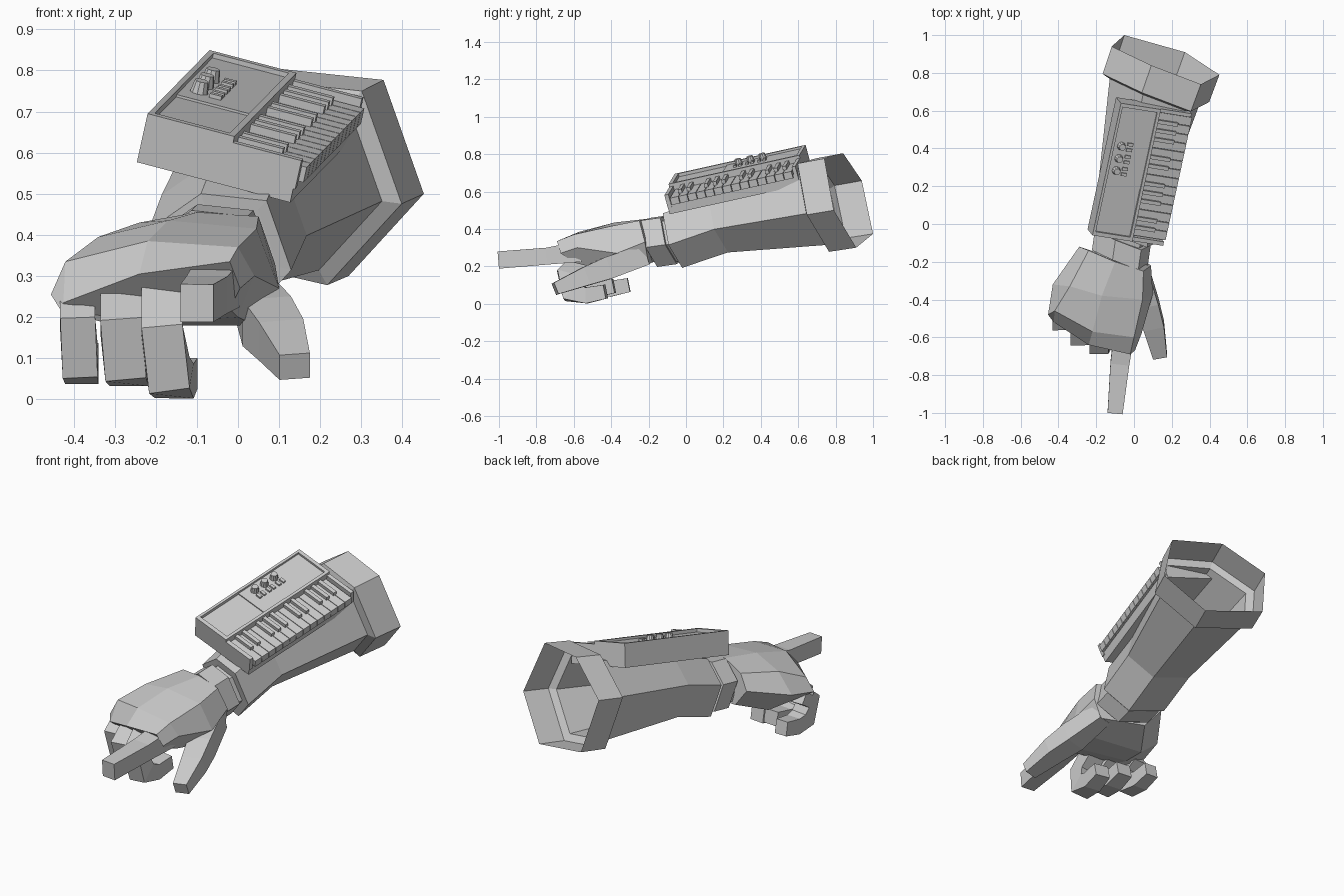
import bpy, bmesh
from mathutils import Vector, Matrix

if "Cube" in bpy.data.objects:
    bpy.data.objects.remove(bpy.data.objects["Cube"])


def make(name, verts, faces, mat=None):
    bm = bmesh.new()
    vs = [bm.verts.new(v) for v in verts]
    for f in faces:
        bm.faces.new([vs[i] for i in f])
    bmesh.ops.recalc_face_normals(bm, faces=bm.faces)
    me = bpy.data.meshes.new(name)
    bm.to_mesh(me)
    bm.free()
    ob = bpy.data.objects.new(name, me)
    if mat:
        ob.matrix_world = mat
    bpy.context.collection.objects.link(ob)
    return ob


def loft(name, rings, start=True, end=True):
    n = len(rings[0])
    verts = [v for r in rings for v in r]
    faces = [(k * n + i, k * n + (i + 1) % n, (k + 1) * n + (i + 1) % n, (k + 1) * n + i)
             for k in range(len(rings) - 1) for i in range(n)]
    if start:
        faces.append(tuple(range(n)))
    if end:
        faces.append(tuple(range(len(verts) - n, len(verts))))
    return make(name, verts, faces)


# Slanted six-sided arm section, relative to its centre
HEX = [Vector(p) for p in [(-.217, .13, -.201), (-.284, .07, .083), (-.074, -.03, .23),
                           (.188, -.13, .202), (.286, -.08, -.075), (.103, .04, -.275)]]


def ring(c, s):
    return [Vector(c) + p * s for p in HEX]


# Forearm sleeve flaring into an open elbow cuff
loft("forearm_and_cuff", [ring((-.045, -.045, .36), .50), ring((-.045, -.045, .36), .61),
                          ring((-.01, .2, .445), .62), ring((.11, .71, .545), .84),
                          ring((.115, .725, .55), .99), ring((.166, .87, .575), 1.0)], True, False)
# Wrist and its raised band
loft("wrist", [ring((-.04, 0, .36), .48), ring((-.1, -.24, .325), .38)])
loft("wrist_band", [ring((-.06, -.07, .355), .52), ring((-.075, -.175, .34), .52)])

# Hand: sections from wrist to knuckles
loft("hand", [[Vector(p) for p in r] for r in [
    [(-.24, -.14, .43), (-.1, -.2, .455), (.05, -.25, .445), (.09, -.22, .33),
     (.06, -.2, .21), (-.2, -.15, .24), (-.29, -.12, .35)],
    [(-.34, -.33, .395), (-.17, -.38, .435), (.045, -.4, .415), (.1, -.37, .27),
     (.04, -.35, .18), (-.3, -.3, .18), (-.43, -.32, .29)],
    [(-.42, -.46, .335), (-.22, -.57, .385), (0, -.6, .37), (.04, -.58, .3),
     (0, -.52, .2), (-.3, -.42, .18), (-.455, -.48, .255)],
    [(-.425, -.52, .235), (-.24, -.64, .305), (-.02, -.69, .335), (.005, -.67, .27),
     (-.02, -.6, .22), (-.3, -.5, .2), (-.43, -.5, .215)]]])


def finger(name, path, sizes):
    pts = [Vector(p) for p in path]
    rings = []
    for i, p in enumerate(pts):
        t = (pts[min(i + 1, len(pts) - 1)] - pts[max(i - 1, 0)]).normalized()
        side = (Vector((1, 0, 0)) - t * t.x).normalized()
        up = side.cross(t)
        w, h = sizes[i]
        rings.append([p + side * a * w / 2 + up * b * h / 2
                      for a, b in ((-1, -1), (1, -1), (1, 1), (-1, 1))])
    loft(name, rings)


# Pointing index finger, thumb, and three curled fingers
finger("index_finger", [(-.05, -.56, .28), (-.075, -.74, .255), (-.1, -1, .234)],
       [(.11, .11), (.1, .09), (.08, .092)])
finger("thumb", [(.03, -.22, .26), (.07, -.42, .19), (.105, -.54, .145), (.138, -.7, .08)],
       [(.08, .11), (.12, .12), (.11, .1), (.075, .065)])
for name, x, y, lean, dz, w in (("middle_finger", -.185, -.6, .03, 0, .1),
                                ("ring_finger", -.285, -.555, .02, .03, .1),
                                ("little_finger", -.39, -.475, .01, .035, .085)):
    finger(name, [(x, y + .04, .24), (x, y - .04, .165 + dz / 2), (x + lean * .6, y - .01, .058 + dz),
                  (x + lean, y + .07, .045 + dz), (x + lean * 1.5, y + .17, .065 + dz)],
           [(w, .09), (w, .1), (w, .11), (w * .95, .085), (w * .85, .075)])

# Keyboard frame: x across, y along the arm, z out of the panel
W = Vector((.38, -.06, -.10)).normalized()
U = W.cross(Vector((.15, .70, .155))).normalized()
L = U.cross(W)
KB = Matrix((W, L, U)).transposed().to_4x4()
KB.translation = (-.22, -.06, .695)
LEN, WID, SPLIT = .732, .40, .205


def boxes(name, items):
    verts, faces = [], []
    for x0, x1, y0, y1, z0, z1 in items:
        b = len(verts)
        verts += [(x, y, z) for x in (x0, x1) for y in (y0, y1) for z in (z0, z1)]
        faces += [tuple(b + i for i in f) for f in
                  ((0, 1, 3, 2), (4, 6, 7, 5), (0, 4, 5, 1), (2, 3, 7, 6), (0, 2, 6, 4), (1, 5, 7, 3))]
    return make(name, verts, faces, KB)


boxes("keyboard_case", [(0, .39, 0, LEN, -.125, -.06), (0, SPLIT, 0, LEN, -.06, -.018)])
boxes("case_rims", [(0, .014, 0, LEN, -.02, 0), (SPLIT, SPLIT + .016, 0, LEN, -.065, 0),
                    (.014, SPLIT, 0, .022, -.02, 0), (.014, SPLIT, LEN - .02, LEN, -.02, 0),
                    (SPLIT + .016, .395, 0, .022, -.09, -.016),
                    (SPLIT + .016, .395, LEN - .02, LEN, -.09, -.016)])
boxes("control_panel", [(.014, SPLIT, .29, LEN - .02, -.02, -.012)])

# White keys with gaps, black keys in twos and threes
N, Y0 = 14, .026
step = (LEN - .05) / N
boxes("white_keys", [(SPLIT + .016, .407, Y0 + i * step + .0015, Y0 + (i + 1) * step - .0015, -.075, -.036)
                     for i in range(N)])
boxes("black_keys", [(SPLIT + .016, .335, Y0 + i * step - .01, Y0 + i * step + .01, -.04, -.016)
                     for i in range(1, N) if i % 7 not in (0, 3)])

# Tapered knobs, each with a pair of little switches
knobs = [.365, .432, .5]
for k, y in enumerate(knobs):
    bm = bmesh.new()
    bmesh.ops.create_cone(bm, cap_ends=True, segments=10, radius1=.023, radius2=.017, depth=.032)
    me = bpy.data.meshes.new("knob")
    bm.to_mesh(me)
    bm.free()
    ob = bpy.data.objects.new("knob_%d" % (k + 1), me)
    ob.matrix_world = KB @ Matrix.Translation((.055, y, .002))
    bpy.context.collection.objects.link(ob)
boxes("switches", [(.085, .115, y + d, y + d + .016, -.014, -.002) for y in knobs for d in (-.022, .008)])
